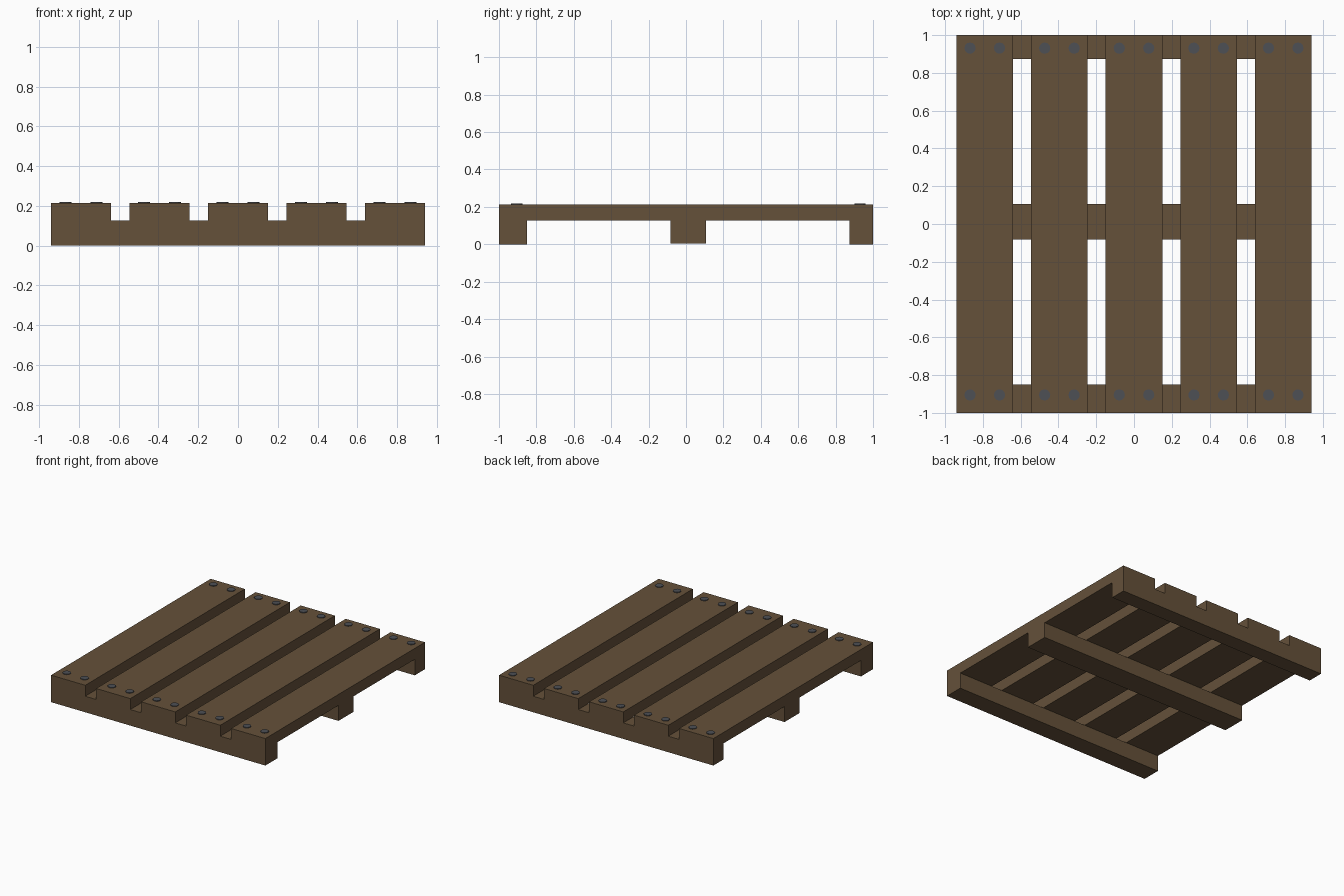
import bpy

if "Cube" in bpy.data.objects:
    bpy.data.objects.remove(bpy.data.objects["Cube"])


def material(name, color):
    m = bpy.data.materials.new(name)
    m.diffuse_color = (*color, 1)
    m.use_nodes = True
    m.node_tree.nodes["Principled BSDF"].inputs["Base Color"].default_value = m.diffuse_color
    return m


wood = material("wood", (0.13, 0.082, 0.042))
steel = material("steel", (0.075, 0.08, 0.09))


def box(name, x, y, z):
    bpy.ops.mesh.primitive_cube_add(size=1, location=[(a + b) / 2 for a, b in (x, y, z)])
    ob = bpy.context.object
    ob.name = name
    ob.scale = [b - a for a, b in (x, y, z)]
    bpy.ops.object.transform_apply(location=False, rotation=False, scale=True)
    ob.data.materials.append(wood)


W, TOP, DECK = 0.94, 0.214, 0.127

# Cross beams under the deck
box("front_beam", (-W, W), (-1, -0.85), (0, DECK))
box("middle_beam", (-W, W), (-0.083, 0.107), (0.004, DECK))
box("back_beam", (-W, W), (0.873, 1), (0, DECK))

# Deck planks, each with two nails at either end
for i in range(5):
    cx = (i - 2) * 0.395
    cx = max(-W + 0.15, min(W - 0.15, cx))
    box(f"plank_{i + 1}", (cx - 0.15, cx + 0.15), (-1, 1), (DECK, TOP))
    for dx in (-0.078, 0.078):
        for y in (-0.905, 0.931):
            bpy.ops.mesh.primitive_cylinder_add(
                vertices=12, radius=0.03, depth=0.012, location=(cx + dx, y, TOP - 0.001))
            nail = bpy.context.object
            nail.name = "nail_head"
            nail.data.materials.append(steel)
